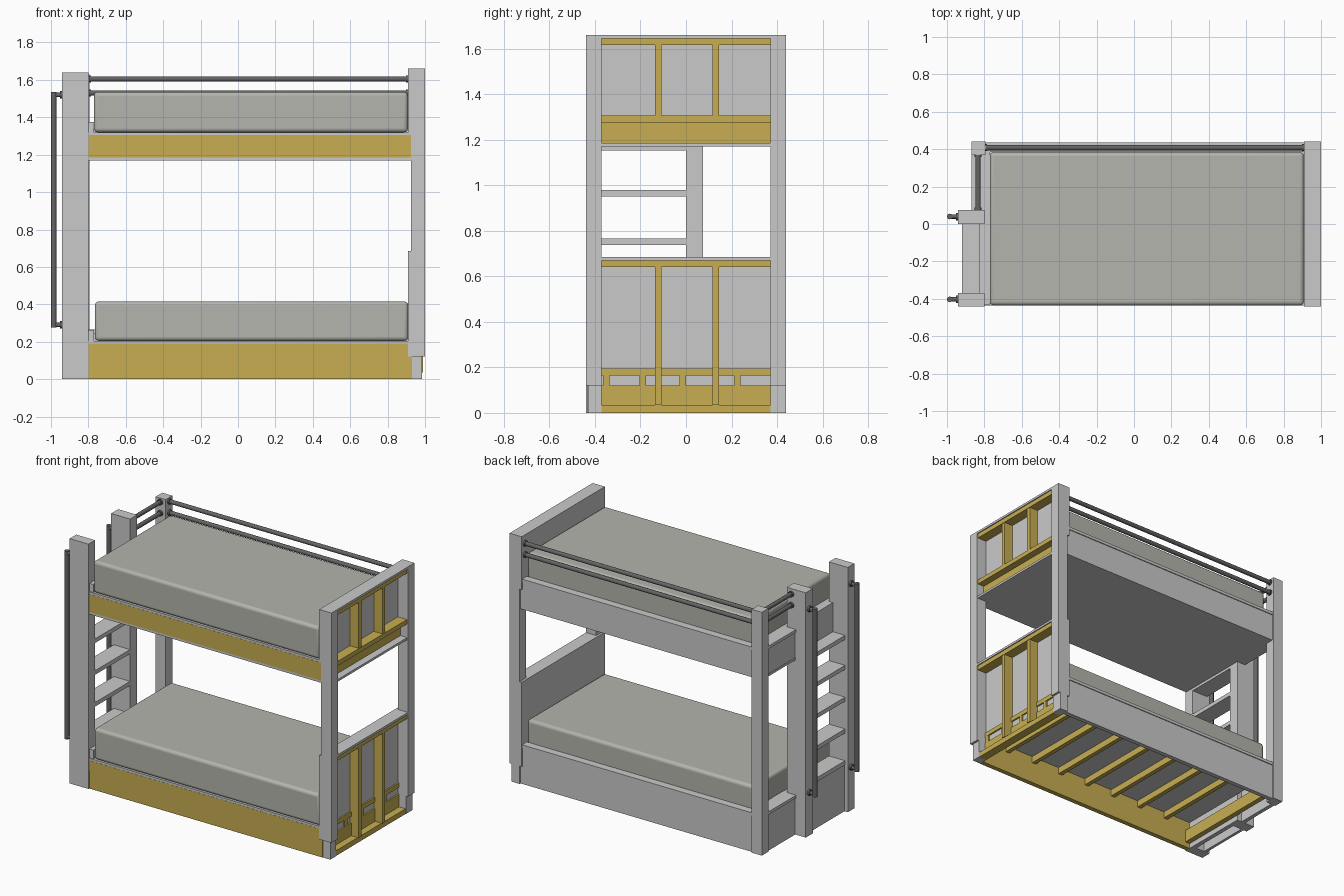
import bpy
import math
from mathutils import Vector

cube = bpy.data.objects.get("Cube")
if cube:
    bpy.data.objects.remove(cube, do_unlink=True)


def material(name, r, g, b):
    m = bpy.data.materials.new(name)
    m.use_nodes = True
    m.diffuse_color = (r, g, b, 1)
    m.node_tree.nodes["Principled BSDF"].inputs["Base Color"].default_value = (r, g, b, 1)
    return m


PANEL = material("light grey panel", 0.59, 0.59, 0.59)
TIMBER = material("golden timber", 0.57, 0.42, 0.085)
FABRIC = material("mattress fabric", 0.46, 0.46, 0.42)
METAL = material("dark metal", 0.13, 0.13, 0.13)


def box(name, mat, x, y, z):
    """Box from (min, max) ranges on each axis."""
    bpy.ops.mesh.primitive_cube_add(size=1)
    o = bpy.context.object
    o.name = name
    for v in o.data.vertices:
        v.co = [lo + (c + 0.5) * (hi - lo) for c, (lo, hi) in zip(v.co, (x, y, z))]
    o.data.materials.append(mat)
    return o


def bar(name, mat, a, b, radius):
    """Round bar between two points."""
    a, b = Vector(a), Vector(b)
    bpy.ops.mesh.primitive_cylinder_add(vertices=20, radius=radius, depth=(b - a).length,
                                        location=(a + b) / 2)
    o = bpy.context.object
    o.name = name
    o.rotation_euler = (b - a).to_track_quat('Z', 'Y').to_euler()
    o.data.materials.append(mat)
    bpy.ops.object.shade_smooth_by_angle(angle=math.radians(40))


def rail(name, a, b, radius=0.014):
    """Bar with a short collar at each end."""
    bar(name, METAL, a, b, radius)
    a, b = Vector(a), Vector(b)
    step = (b - a).normalized() * 0.012
    for p, q in ((a, a + step), (b, b - step)):
        bar(name + "_collar", METAL, p, q, radius + 0.005)


FRONT, BACK = (-0.44, -0.37), (0.37, 0.44)
INNER = (-0.37, 0.37)
LENGTH = (-0.8, 0.925)

# Head posts with stepped feet
for side, y in (("front", FRONT), ("back", BACK)):
    box(side + "_head_post", PANEL, (0.925, 1), y, (0.12, 1.645))
    foot_y = (-0.43, -0.37) if side == "front" else y
    box(side + "_head_foot", PANEL, (0.925, 0.985), foot_y, (0, 0.12))

# Foot posts and ladder post
box("front_foot_post", PANEL, (-0.94, -0.8), FRONT, (0, 1.64))
box("ladder_post", PANEL, (-0.94, -0.8), (0, 0.075), (0, 1.64))
box("back_foot_post", PANEL, (-0.87, -0.795), BACK, (0, 1.63))

# Head panels, caps and their timber frames
for name, bottom, top in (("lower", 0.12, 0.67), ("upper", 1.305, 1.645)):
    box(name + "_head_panel", PANEL, (0.91, 0.925), (-0.44, 0.44), (bottom, top + 0.015))
    cap_y = (-0.44, 0.44) if name == "upper" else INNER
    box(name + "_head_cap", PANEL, (0.925, 1), cap_y, (top, top + 0.015))
    box(name + "_frame_top", TIMBER, (0.925, 0.993), INNER, (top - 0.03, top))
    stud_bottom = 0.035 if name == "lower" else bottom
    for y in (-0.122, 0.13):
        box(name + "_frame_stud", TIMBER, (0.926, 0.99), (y - 0.014, y + 0.014),
            (stud_bottom, top - 0.03))

# Head end beams
box("upper_frame_rail", TIMBER, (0.925, 0.993), INNER, (1.275, 1.305))
box("upper_head_beam", TIMBER, (0.91, 0.945), INNER, (1.185, 1.275))
box("upper_soffit_end", PANEL, (0.925, 0.995), INNER, (1.17, 1.185))
box("lower_frame_rail", TIMBER, (0.925, 0.983), INNER, (0, 0.035))
box("lower_head_beam", TIMBER, (0.9, 0.935), INNER, (0.035, 0.12))
box("lower_joist_rail", TIMBER, (0.9, 0.935), INNER, (0.165, 0.195))
for y in (-0.35, -0.19, -0.015, 0.225):
    box("spacer_block", TIMBER, (0.9, 0.934), (y - 0.014, y + 0.014), (0.12, 0.165))

# Front timber beams
box("lower_front_plinth", TIMBER, (-0.8, 0.93), (-0.432, -0.4), (0, 0.12))
box("lower_front_beam", TIMBER, (-0.8, 0.93), (-0.437, -0.4), (0.12, 0.19))
box("upper_front_beam", TIMBER, (-0.8, 0.93), (-0.437, -0.4), (1.185, 1.305))

# Platforms and the upper soffit
for name, z in (("lower_platform", 0.19), ("upper_platform", 1.305), ("upper_soffit", 1.17)):
    box(name, PANEL, LENGTH, (-0.436, 0.4), (z, z + 0.015))
box("soffit_extension", PANEL, (-0.865, -0.8), (0.075, 0.37), (1.17, 1.185))

# Slats and end beam beneath the lower platform
for i in range(7):
    x = -0.6 + i * 0.22
    box("slat", TIMBER, (x - 0.015, x + 0.015), (-0.4, 0.4), (0.145, 0.19))
box("foot_end_beam", TIMBER, (-0.8, -0.765), (-0.4, 0.4), (0.035, 0.12))
box("back_inner_beam", TIMBER, (-0.76, 0.9), (0.375, 0.4), (0.12, 0.19))

# Back panels and foot panels on both levels
for name, bottom, top in (("lower", 0, 0.265), ("upper", 1.17, 1.375)):
    box(name + "_back_panel", PANEL, (-0.797, 0.926), (0.4, 0.43), (bottom, top - 0.02))
    box(name + "_back_ledge", PANEL, (-0.797, 0.926), (0.385, 0.436), (top - 0.02, top))
    box(name + "_foot_panel", PANEL, (-0.862, -0.835), (0.075, 0.37), (bottom, top - 0.02))
    box(name + "_foot_ledge", PANEL, (-0.868, -0.77), (0.075, 0.385), (top - 0.02, top))
    box(name + "_foot_board", PANEL, (-0.8, -0.77), (-0.43, 0.385), (top - 0.07, top - 0.001))
    box(name + "_ladder_panel", PANEL, (-0.83, -0.8), (-0.37, 0.0), (bottom, top))

# Ladder treads with a closed base
for z in (0.34, 0.553, 0.766, 0.979, 1.18):
    box("ladder_tread", PANEL, (-0.92, -0.8), (-0.37, 0), (z - 0.028, z))
box("ladder_base", PANEL, (-0.915, -0.895), (-0.37, 0), (0, 0.315))

# Mattresses
for name, x, z in (("lower_mattress", (-0.765, 0.91), (0.205, 0.415)),
                   ("upper_mattress", (-0.77, 0.908), (1.32, 1.535))):
    o = box(name, FABRIC, x, (-0.435, 0.383), z)
    bevel = o.modifiers.new("soft_edges", 'BEVEL')
    bevel.width, bevel.segments = 0.02, 4
    bpy.ops.object.shade_smooth_by_angle(angle=math.radians(40))

# Guard rails along the back and foot
for z in (1.53, 1.605):
    rail("back_rail", (-0.797, 0.408, z), (0.91, 0.408, z))
    rail("foot_rail", (-0.834, 0.075, z), (-0.834, 0.37, z))

# Vertical grab handles beside the ladder
for y in (-0.403, 0.04):
    bar("grab_handle", METAL, (-0.985, y, 0.275), (-0.985, y, 1.535), 0.015)
    for z in (0.29, 1.52):
        bar("handle_mount", METAL, (-0.985, y, z), (-0.94, y, z), 0.012)
        bar("handle_collar", METAL, (-0.952, y, z), (-0.94, y, z), 0.02)
